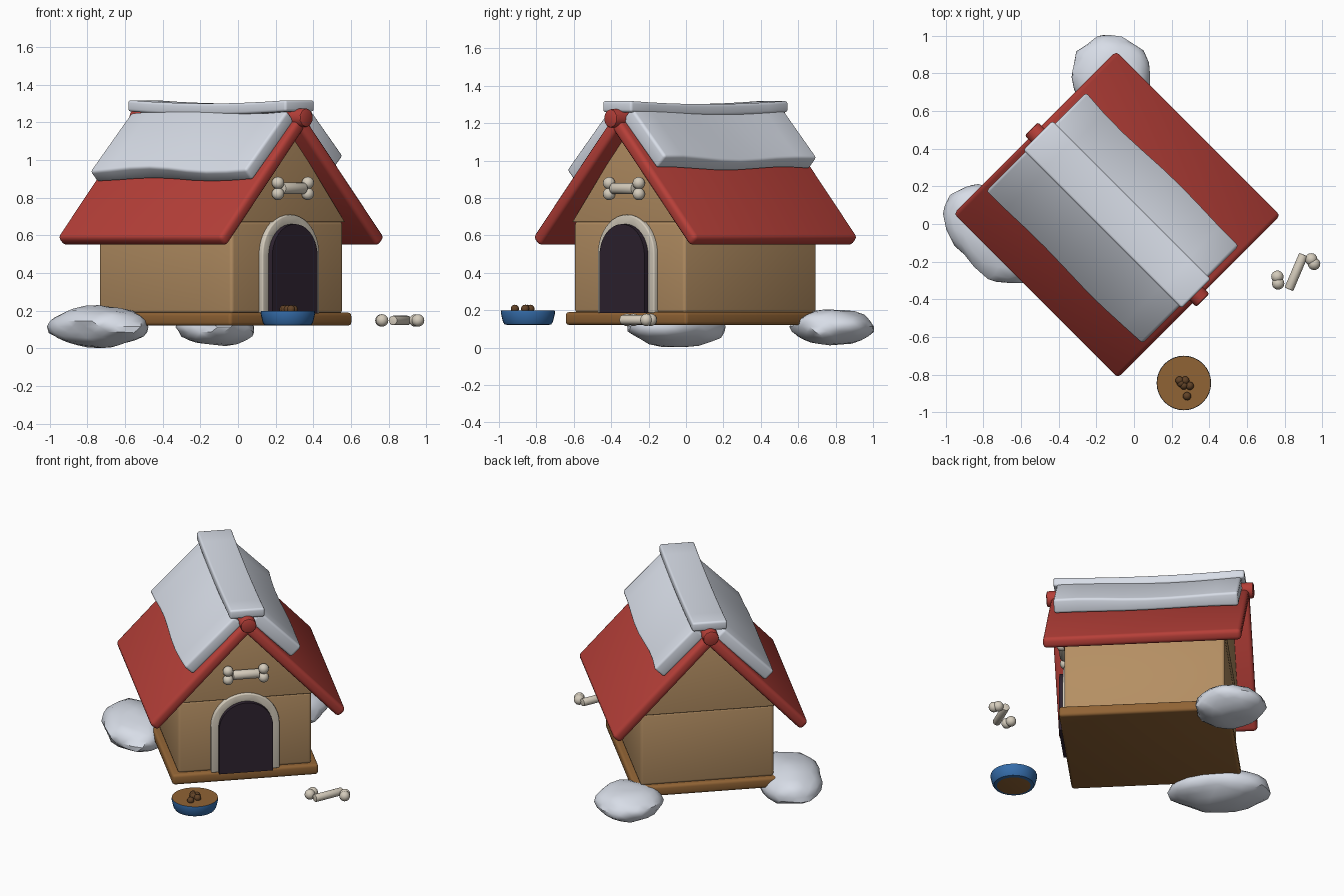
import bpy, bmesh, math
from mathutils import Matrix, Vector, noise

if "Cube" in bpy.data.objects:
    bpy.data.objects.remove(bpy.data.objects["Cube"])

T, R = Matrix.Translation, Matrix.Rotation
# House frame: turned 45 degrees, local -y is the door side
H = T((-0.09, 0.05, 0)) @ R(math.radians(45), 4, 'Z')


def material(name, rgb):
    m = bpy.data.materials.new(name)
    m.diffuse_color = (*rgb, 1)
    m.use_nodes = True
    m.node_tree.nodes["Principled BSDF"].inputs["Base Color"].default_value = m.diffuse_color
    return m


TAN = material("tan wall", (0.46, 0.275, 0.125))
RED = material("red roof", (0.47, 0.05, 0.04))
SNOW = material("snow", (0.70, 0.74, 0.82))
BROWN = material("brown wood", (0.28, 0.125, 0.035))
DARK = material("dark doorway", (0.028, 0.017, 0.03))
CREAM = material("cream trim", (0.66, 0.60, 0.50))
BLUE = material("blue bowl", (0.035, 0.15, 0.40))
KIBBLE = material("dark kibble", (0.12, 0.055, 0.02))


def finish(name, bm, mats, matrix=Matrix(), bevel=0, segs=3):
    bmesh.ops.recalc_face_normals(bm, faces=bm.faces)
    if bevel:
        sharp = [e for e in bm.edges if e.is_manifold and e.calc_face_angle() > 0.6]
        bmesh.ops.bevel(bm, geom=sharp, offset=bevel, segments=segs, profile=0.5,
                        affect='EDGES', clamp_overlap=True)
    me = bpy.data.meshes.new(name)
    bm.to_mesh(me)
    bm.free()
    for m in (mats if isinstance(mats, list) else [mats]):
        me.materials.append(m)
    me.polygons.foreach_set("use_smooth", [True] * len(me.polygons))
    me.set_sharp_from_angle(angle=math.radians(35))
    ob = bpy.data.objects.new(name, me)
    bpy.context.collection.objects.link(ob)
    ob.matrix_world = matrix
    return ob


def box(name, size, matrix, mat, bevel=0.015, cuts=0, warp=None):
    bm = bmesh.new()
    bmesh.ops.create_cube(bm, size=1, matrix=Matrix.Diagonal((*size, 1)))
    for i in range(1, cuts + 1):
        y = size[1] * (i / (cuts + 1) - 0.5)
        bmesh.ops.bisect_plane(bm, geom=bm.verts[:] + bm.edges[:] + bm.faces[:],
                               plane_co=(0, y, 0), plane_no=(0, 1, 0))
    if warp:
        for v in bm.verts:
            v.co += warp(v.co.copy())
    return finish(name, bm, mat, matrix, bevel)


def extrude(name, outline, y0, y1, mat, bevel=0):
    """Outline in local x,z pulled from y0 to y1."""
    bm = bmesh.new()
    f = bm.faces.new([bm.verts.new((x, y0, z)) for x, z in outline])
    g = bmesh.ops.extrude_face_region(bm, geom=[f])["geom"]
    for v in g:
        if isinstance(v, bmesh.types.BMVert):
            v.co.y = y1
    return finish(name, bm, mat, H, bevel)


def slope(name, side, p0, p1, thick, length, mat, bevel, cuts=0, warp=None):
    """Slanted slab whose cross-section middle line runs p0 (upper) to p1 (lower)."""
    dx, dz = p1[0] - p0[0], p1[1] - p0[1]
    m = (H @ T((side * (p0[0] + p1[0]) / 2, 0, (p0[1] + p1[1]) / 2))
         @ R(side * math.atan2(-dz, dx), 4, 'Y'))
    return box(name, (math.hypot(dx, dz), length, thick), m, mat, bevel, cuts, warp)


def ball(name, pos, r, mat, matrix=Matrix()):
    bm = bmesh.new()
    bmesh.ops.create_uvsphere(bm, u_segments=16, v_segments=10, radius=r)
    return finish(name, bm, mat, matrix @ T(pos))


def rod(name, r, length, matrix, mat, bevel=0.005, sides=20):
    bm = bmesh.new()
    bmesh.ops.create_cone(bm, cap_ends=True, segments=sides, radius1=r, radius2=r, depth=length)
    return finish(name, bm, mat, matrix, bevel, 2)


# House body
box("base_floor", (0.92, 1.06, 0.07), H @ T((0, 0, 0.155)), BROWN, 0.018)
box("walls", (0.84, 1.0, 0.49), H @ T((0, 0, 0.43)), TAN, 0.018)
extrude("gable", [(-0.425, 0.67), (0.425, 0.67), (0, 1.17)], -0.51, 0.51, TAN, 0.006)

# Roof
for s, n in ((-1, "left"), (1, "right")):
    slope("roof_" + n, s, (0, 1.2), (0.595, 0.565), 0.07, 1.235, RED, 0.024)
rod("ridge_beam", 0.052, 1.29, H @ T((0, 0, 1.225)) @ R(math.pi / 2, 4, 'X'), RED, 0.012, 10)


# Snow on the roof, slightly wavy
def wavy(phase):
    def warp(c):
        w = math.sin(c.y * 7 + phase)
        return Vector((0.012 * w * (1 if abs(c.x) > 0.05 else 0), 0,
                       0.008 * math.sin(c.y * 5 + phase * 2) * (c.z > 0)))
    return warp


slope("roof_snow_left", -1, (0.06, 1.235), (0.374, 0.92), 0.085, 1.16, SNOW, 0.016, 7, wavy(0.4))
slope("roof_snow_right", 1, (0.06, 1.24), (0.318, 0.98), 0.085, 1.15, SNOW, 0.016, 7, wavy(2.0))
box("ridge_snow", (0.22, 1.19, 0.06), H @ T((0, 0, 1.275)), SNOW, 0.014, 7,
    lambda c: Vector((0, 0, 0.05 * c.y * c.y - 0.004)))


# Doorway
def arch(r, zc, z0, n=20):
    pts = [(r * math.cos(math.pi * i / n), zc + r * math.sin(math.pi * i / n)) for i in range(n + 1)]
    return [(r, z0)] + pts + [(-r, z0)]


extrude("door_frame", arch(0.215, 0.495, 0.185) + arch(0.165, 0.49, 0.185)[::-1],
        -0.47, -0.528, CREAM, 0.008)
extrude("door_opening", arch(0.17, 0.49, 0.185), -0.48, -0.555, DARK)

# Bone sign on the gable
B = H @ T((0, -0.54, 0.85))
rod("sign_bone_bar", 0.03, 0.165, B @ R(math.pi / 2, 4, 'Y'), CREAM)
for sx in (-1, 1):
    for sz in (-1, 1):
        ball("sign_bone_knob", (sx * 0.112, 0, sz * 0.029), 0.033, CREAM, B)

# Bone on the ground
rod("ground_bone_bar", 0.025, 0.2, T((0.862, -0.255, 0.148)) @ R(math.radians(67), 4, 'Z')
    @ R(math.pi / 2, 4, 'Y'), CREAM)
for p in ((0.762, -0.28), (0.766, -0.316), (0.942, -0.188), (0.957, -0.212)):
    ball("ground_bone_knob", (*p, 0.148), 0.033, CREAM)

# Food bowl: blue sides, brown flat faces
bm = bmesh.new()
prof = [(0.105, 0.12), (0.125, 0.124), (0.134, 0.138), (0.145, 0.185), (0.143, 0.197)]
rings = [[bm.verts.new((r * math.cos(a), r * math.sin(a), z))
          for a in [math.tau * i / 32 for i in range(32)]] for r, z in prof]
for a, b in zip(rings, rings[1:]):
    for i in range(32):
        j = (i + 1) % 32
        bm.faces.new((a[i], a[j], b[j], b[i]))
for cap in (rings[0], rings[-1]):
    bm.faces.new(cap).material_index = 1
finish("food_bowl", bm, [BLUE, BROWN], T((0.265, -0.845, 0)))
for p in ((0.242, -0.832), (0.272, -0.832), (0.265, -0.858), (0.296, -0.86), (0.25, -0.846), (0.282, -0.915)):
    ball("kibble", (*p, 0.207), 0.022, KIBBLE)


# Snow mounds
def mound(name, pos, radii, angle, seed):
    bm = bmesh.new()
    bmesh.ops.create_icosphere(bm, subdivisions=3, radius=1)
    for v in bm.verts:
        n = noise.noise(v.co * 1.8 + Vector((seed, seed * 2, 0)))
        v.co *= 1 + 0.13 * n
    for v in bm.verts:
        v.co = Vector([c * r for c, r in zip(v.co, radii)])
    finish(name, bm, SNOW, T(pos) @ R(math.radians(angle), 4, 'Z'))


mound("snow_mound_left", (-0.74, -0.055, 0.115), (0.31, 0.20, 0.112), -47, 1.3)
mound("snow_mound_back", (-0.12, 0.785, 0.112), (0.21, 0.22, 0.098), 20, 4.7)
